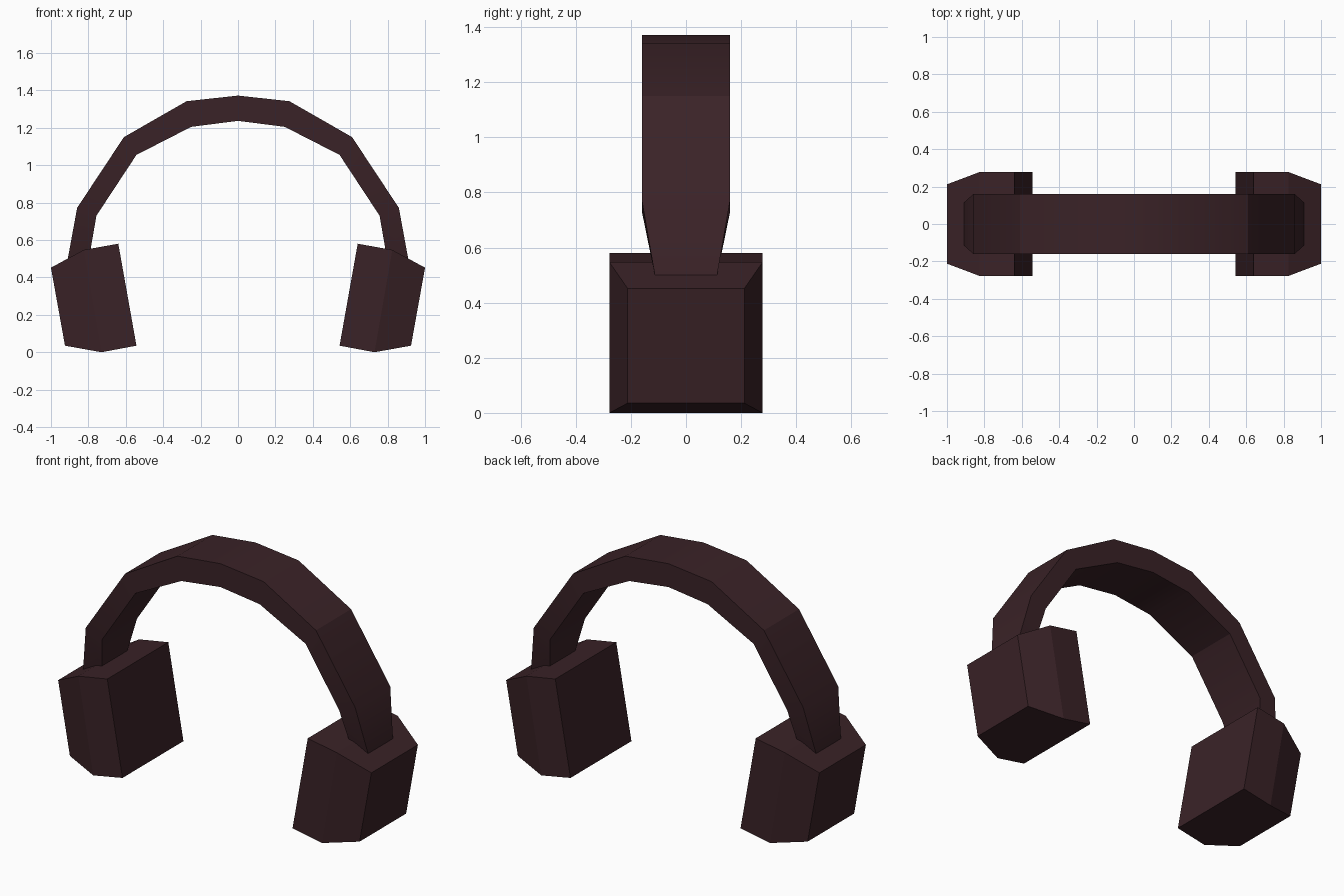
import bpy, bmesh, math

if "Cube" in bpy.data.objects:
    bpy.data.objects.remove(bpy.data.objects["Cube"])

mat = bpy.data.materials.new("dark_plastic")
mat.diffuse_color = (0.042, 0.016, 0.020, 1)
mat.use_nodes = True
mat.node_tree.nodes["Principled BSDF"].inputs["Base Color"].default_value = mat.diffuse_color


def loft(name, sections):
    """Skin a chain of rectangles; each is ((x, z), (x, z), half_depth)."""
    bm = bmesh.new()
    rings = []
    for (ax, az), (bx, bz), d in sections:
        rings.append([bm.verts.new(p) for p in
                      ((ax, -d, az), (ax, d, az), (bx, d, bz), (bx, -d, bz))])
    for r, s in zip(rings, rings[1:]):
        for i in range(4):
            j = (i + 1) % 4
            bm.faces.new((r[i], r[j], s[j], s[i]))
    bm.faces.new(rings[0])
    bm.faces.new(rings[-1][::-1])
    bmesh.ops.recalc_face_normals(bm, faces=bm.faces)
    mesh = bpy.data.meshes.new(name)
    bm.to_mesh(mesh)
    bm.free()
    mesh.materials.append(mat)
    ob = bpy.data.objects.new(name, mesh)
    bpy.context.collection.objects.link(ob)
    return ob


# Headband: outer point, inner point and half depth from the crown to the cup
half = [
    ((0.00, 1.372), (0.00, 1.237), 0.16),
    ((0.275, 1.342), (0.25, 1.205), 0.16),
    ((0.61, 1.15), (0.543, 1.055), 0.16),
    ((0.86, 0.772), (0.757, 0.73), 0.16),
    ((0.91, 0.50), (0.79, 0.54), 0.113),
    ((0.915, 0.47), (0.795, 0.51), 0.108),
]
left = [((-a[0], a[1]), (-b[0], b[1]), d) for a, b, d in half[:0:-1]]
band = loft("headband", left + half)
bpy.context.view_layer.objects.active = band
band.select_set(True)
bpy.ops.object.shade_smooth_by_angle(angle=math.radians(25))

# Ear cups: tilted box with a tapered outer shell
for side, s in (("left", -1), ("right", 1)):
    loft(side + "_ear_cup", [
        ((s * 0.64, 0.58), (s * 0.543, 0.035), 0.278),
        ((s * 0.825, 0.547), (s * 0.73, 0.0), 0.278),
        ((s * 1.00, 0.452), (s * 0.925, 0.035), 0.212),
    ])
